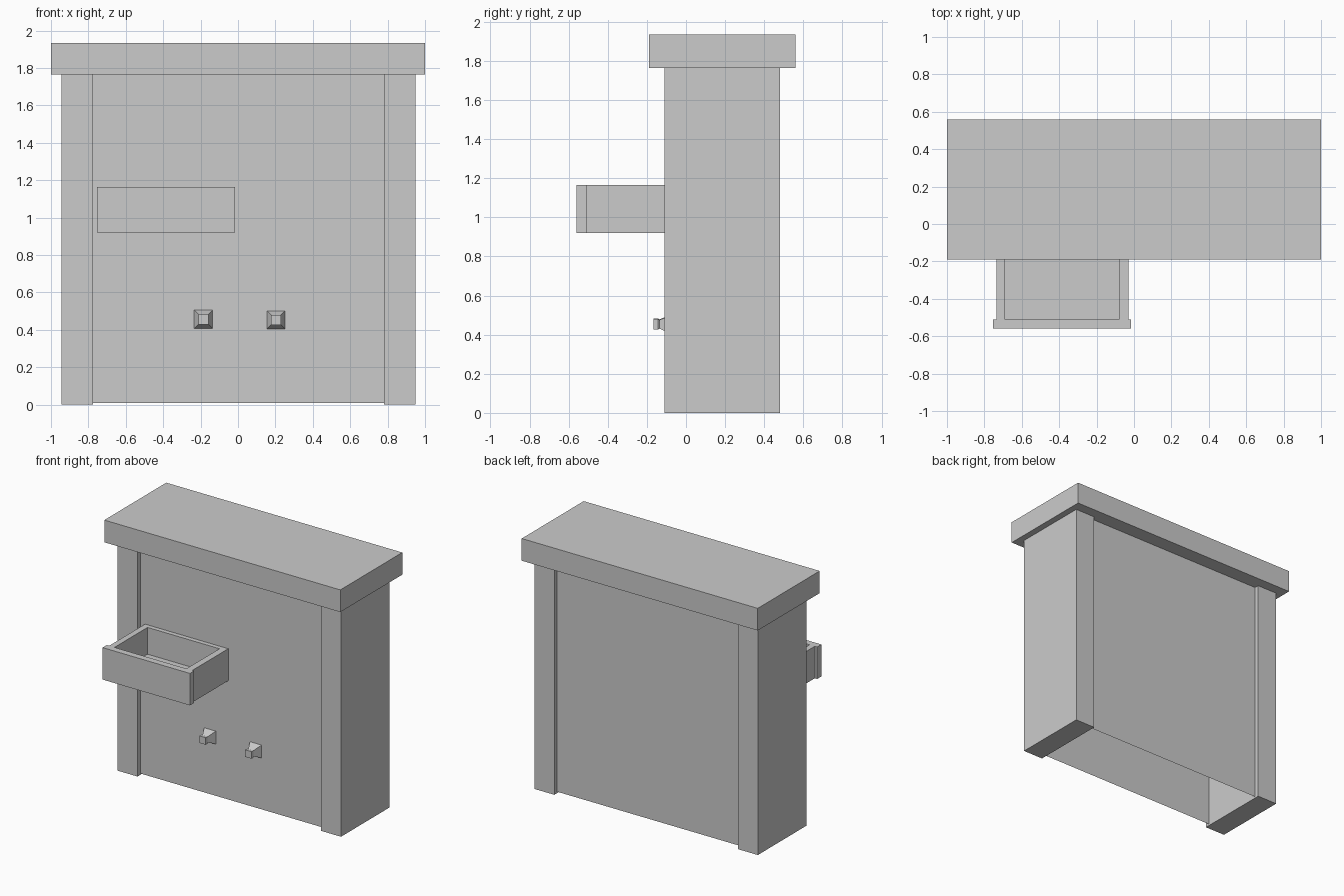
import bpy, bmesh

cube = bpy.data.objects.get("Cube")
if cube:
    bpy.data.objects.remove(cube, do_unlink=True)

grey = bpy.data.materials.new("plain grey")
grey.use_nodes = True
COLOUR = (0.6, 0.6, 0.6, 1)
grey.diffuse_color = COLOUR
grey.node_tree.nodes["Principled BSDF"].inputs["Base Color"].default_value = COLOUR


def finish(name, bm):
    mesh = bpy.data.meshes.new(name)
    bm.to_mesh(mesh)
    bm.free()
    mesh.materials.append(grey)
    obj = bpy.data.objects.new(name, mesh)
    bpy.context.collection.objects.link(obj)
    return obj


def box(name, x, y, z):
    """Box from (min, max) pairs on each axis."""
    bm = bmesh.new()
    bmesh.ops.create_cube(bm, size=1)
    for v in bm.verts:
        v.co = [r[0] if c < 0 else r[1] for c, r in zip(v.co, (x, y, z))]
    return finish(name, bm)


def panel(name, y, outward):
    """Thin sheet spanning the gap between the posts."""
    bm = bmesh.new()
    corners = [(POST_IN_R, 0.01), (POST_IN_L, 0.01), (POST_IN_L, LID_Z), (POST_IN_R, LID_Z)]
    if outward > 0:
        corners.reverse()
    bm.faces.new([bm.verts.new((x, y, z)) for x, z in corners])
    return finish(name, bm)


def knob(name, cx, cz):
    """Square knob: flared foot, narrow neck, slightly wider tip."""
    bm = bmesh.new()
    rings = []
    for y, h in ((PANEL_FRONT, 0.049), (-0.135, 0.022), (-0.142, 0.027), (-0.165, 0.027)):
        rings.append([bm.verts.new((cx + sx * h, y, cz + sz * h))
                      for sx, sz in ((-1, -1), (1, -1), (1, 1), (-1, 1))])
    for a, b in zip(rings, rings[1:]):
        for i in range(4):
            j = (i + 1) % 4
            bm.faces.new((a[i], a[j], b[j], b[i]))
    bm.faces.new(rings[0])
    bm.faces.new(rings[-1])
    bmesh.ops.recalc_face_normals(bm, faces=bm.faces)
    return finish(name, bm)


LID_Z = 1.765
POST_IN_R, POST_IN_L = -0.775, 0.78
PANEL_FRONT, PANEL_BACK = -0.075, 0.445

# Cabinet: lid, side posts and recessed front and back sheets, open below
box("lid", (-1, 1), (-0.19, 0.56), (LID_Z, 1.935))
box("right_post", (-0.945, POST_IN_R), (-0.11, 0.48), (0, LID_Z))
box("left_post", (POST_IN_L, 0.95), (-0.11, 0.48), (0, LID_Z))
panel("front_panel", PANEL_FRONT, -1)
panel("back_panel", PANEL_BACK, 1)

# Open drawer
LOW, HIGH = 0.92, 1.165
FRONT, BACK_WALL = -0.51, -0.11
box("drawer_front", (-0.755, -0.015), (-0.56, FRONT), (LOW, HIGH))
box("drawer_right_side", (-0.735, -0.69), (FRONT, PANEL_FRONT), (LOW, HIGH))
box("drawer_left_side", (-0.08, -0.03), (FRONT, PANEL_FRONT), (LOW, HIGH))
box("drawer_back", (-0.69, -0.08), (BACK_WALL, PANEL_FRONT), (LOW, HIGH))
box("drawer_floor", (-0.69, -0.08), (FRONT, BACK_WALL), (LOW, LOW + 0.04))

# Knobs
knob("right_knob", -0.185, 0.456)
knob("left_knob", 0.203, 0.453)
